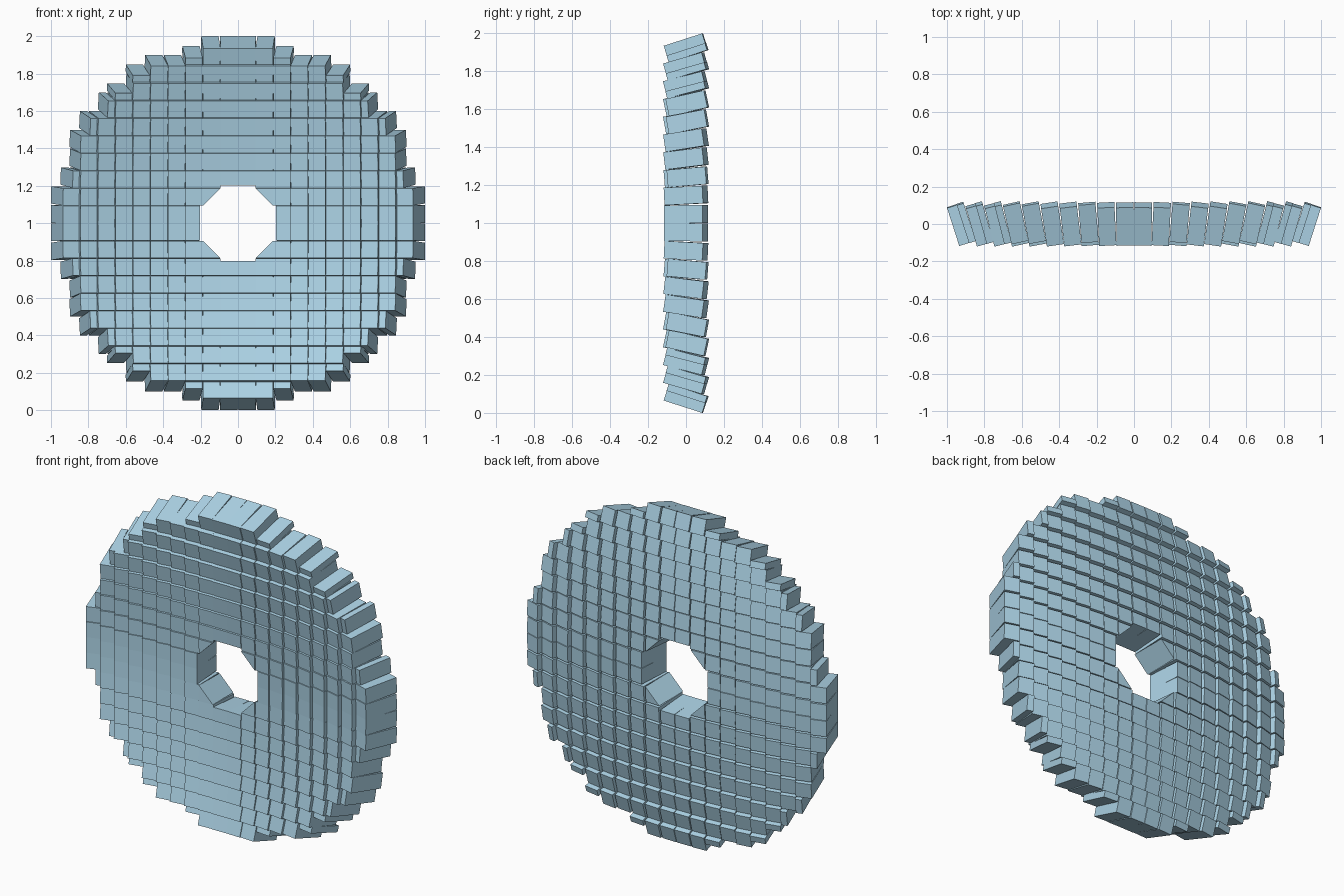
import bpy, bmesh
from math import atan2
from mathutils import Vector, Euler

if "Cube" in bpy.data.objects:
    bpy.data.objects.remove(bpy.data.objects["Cube"])

PITCH, HALF, DEPTH, RADIUS = 0.0972, 0.0462, 0.1066, 2.88
CUT = -0.008            # outer limit of the half-width rim tiles
ROWS = [10, 10, 9, 9, 9, 8, 7, 6, 5, 2]      # full tiles per column, from the centre
FULL = {(i, k) for i in range(10) for k in range(10)
        if k < [10, 10, 9, 9, 9, 8, 7, 6, 5, 2][i] and i < ROWS[k]}
HALF_TILES = [(2, 9), (5, 8), (6, 7)]        # (along, outward), mirrored on the diagonal


def add_tile(bm, i, k, outline):
    """Prism with an x-z outline, aimed at the centre of curvature in front."""
    cx, cz = (i + 0.5) * PITCH, (k + 0.5) * PITCH
    rot = Euler((atan2(cz, RADIUS), 0, -atan2(cx, RADIUS))).to_matrix()
    rings = [[bm.verts.new(rot @ Vector((x, y, z)) + Vector((cx, 0, cz)))
              for x, z in outline] for y in (-DEPTH, DEPTH)]
    bm.faces.new(rings[0])
    bm.faces.new(rings[1][::-1])
    n = len(outline)
    for a in range(n):
        b = (a + 1) % n
        bm.faces.new((rings[0][a], rings[1][a], rings[1][b], rings[0][b]))


def rect(x0, x1, z0, z1):
    return [(x0, z0), (x1, z0), (x1, z1), (x0, z1)]


def make_part(name, tiles):
    bm = bmesh.new()
    for i, k, outline in tiles:
        add_tile(bm, i, k, outline)
    bmesh.ops.recalc_face_normals(bm, faces=bm.faces)
    me = bpy.data.meshes.new(name)
    bm.to_mesh(me)
    bm.free()
    ob = bpy.data.objects.new(name, me)
    ob.location.z = 1
    bpy.context.collection.objects.link(ob)
    # one quadrant, mirrored left-right and top-bottom
    mir = ob.modifiers.new("quadrants", 'MIRROR')
    mir.use_axis = (True, False, True)
    mir.use_mirror_merge = False
    mat = bpy.data.materials.get("mirror_blue") or bpy.data.materials.new("mirror_blue")
    mat.diffuse_color = (0.42, 0.66, 0.80, 1)
    mat.use_nodes = True
    mat.node_tree.nodes["Principled BSDF"].inputs["Base Color"].default_value = mat.diffuse_color
    me.materials.append(mat)


# full square tiles; those on the axes reach the centre line, those at the hole are trimmed
full = []
for i, k in sorted(FULL - {(0, 0), (0, 1), (1, 0), (1, 1)}):
    x0 = -PITCH / 2 if i == 0 else -HALF
    z0 = -PITCH / 2 if k == 0 else -HALF
    if (i, k) == (2, 0):
        x0 = -0.032
    if (i, k) == (0, 2):
        z0 = -0.032
    full.append((i, k, rect(x0, HALF, z0, HALF)))
make_part("mirror_tiles", full)

# half tiles smoothing the rim
rim = []
for i, k in HALF_TILES:
    rim.append((i, k, rect(-HALF, HALF, -HALF, CUT)))
    rim.append((k, i, rect(-HALF, CUT, -HALF, HALF)))
make_part("rim_half_tiles", rim)

# triangular tiles at the corners of the central hole
make_part("hole_corner_tiles", [(1, 1, [(-HALF, HALF), (HALF, -HALF), (HALF, HALF)])])
